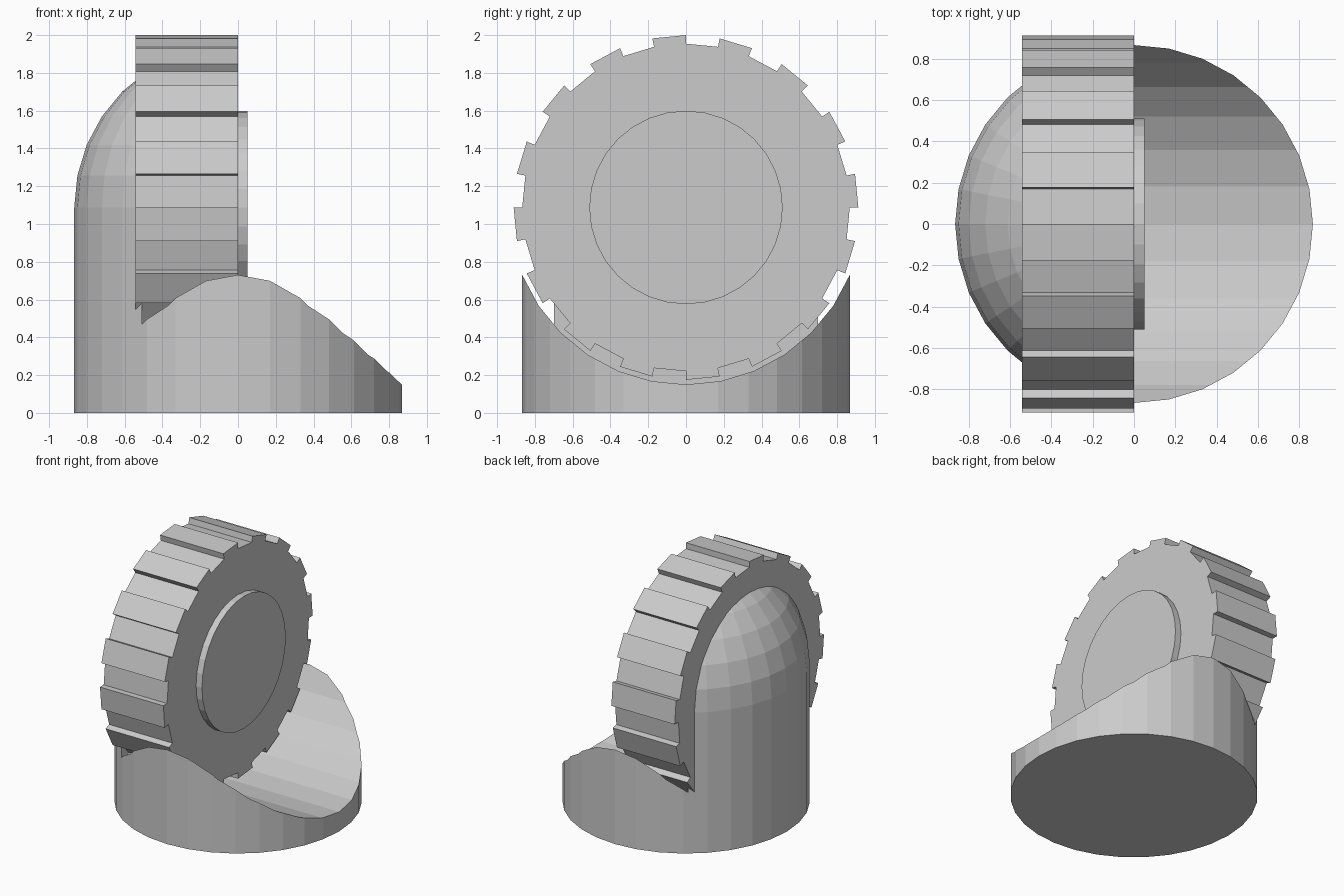
import bpy, bmesh
from math import sin, cos, pi

if "Cube" in bpy.data.objects:
    bpy.data.objects.remove(bpy.data.objects["Cube"])

CZ = 1.0875      # height of wheel axis and dome centre
R = 0.867        # body radius
N = 32           # sides of every round part
STEP = 2 * pi / N


def make(name, bm):
    bmesh.ops.recalc_face_normals(bm, faces=bm.faces)
    mesh = bpy.data.meshes.new(name)
    bm.to_mesh(mesh)
    bm.free()
    ob = bpy.data.objects.new(name, mesh)
    bpy.context.collection.objects.link(ob)
    return ob


def prism_x(name, outline, x0, x1):
    """Extrude a (y, z) outline around the wheel axis from x0 to x1."""
    bm = bmesh.new()
    a, b = ([bm.verts.new((x, y, CZ + z)) for y, z in outline] for x in (x0, x1))
    bm.faces.new(a)
    bm.faces.new(b)
    n = len(outline)
    for i in range(n):
        j = (i + 1) % n
        bm.faces.new((a[i], a[j], b[j], b[i]))
    return make(name, bm)


def circle(r):
    return [(r * cos(i * STEP), r * sin(i * STEP)) for i in range(N)]


# Body: upright cylinder with a hemispherical top
bm = bmesh.new()
profile = [(R, 0)] + [(R * cos(k * STEP), CZ + R * sin(k * STEP)) for k in range(8)]
rings = [[bm.verts.new((x, y, z)) for x, y in circle(r)] for r, z in profile]
top = bm.verts.new((0, 0, CZ + R))
bm.faces.new(rings[0])
for i in range(N):
    j = (i + 1) % N
    for lo, hi in zip(rings, rings[1:]):
        bm.faces.new((lo[i], lo[j], hi[j], hi[i]))
    bm.faces.new((rings[-1][i], rings[-1][j], top))
body = make("domed_body", bm)

# Round recess for the wheel, open towards +x
cutter = prism_x("recess_cutter", circle(0.9375), -0.507, 1.2)
cutter.hide_render = True
cutter.hide_viewport = True
mod = body.modifiers.new("recess", "BOOLEAN")
mod.operation = "DIFFERENCE"
mod.solver = "EXACT"
mod.object = cutter

# Knurled wheel: 16 teeth alternating with shallow grooves
gear = []
for i in range(N):
    r = 0.9125 if i % 2 == 0 else 0.867
    gear += [(r * cos(a), r * sin(a)) for a in (i * STEP, (i + 1) * STEP)]
prism_x("knurled_wheel", gear, -0.542, 0)

# Raised disc on the wheel face
prism_x("wheel_disc", circle(0.512), -0.02, 0.05)
